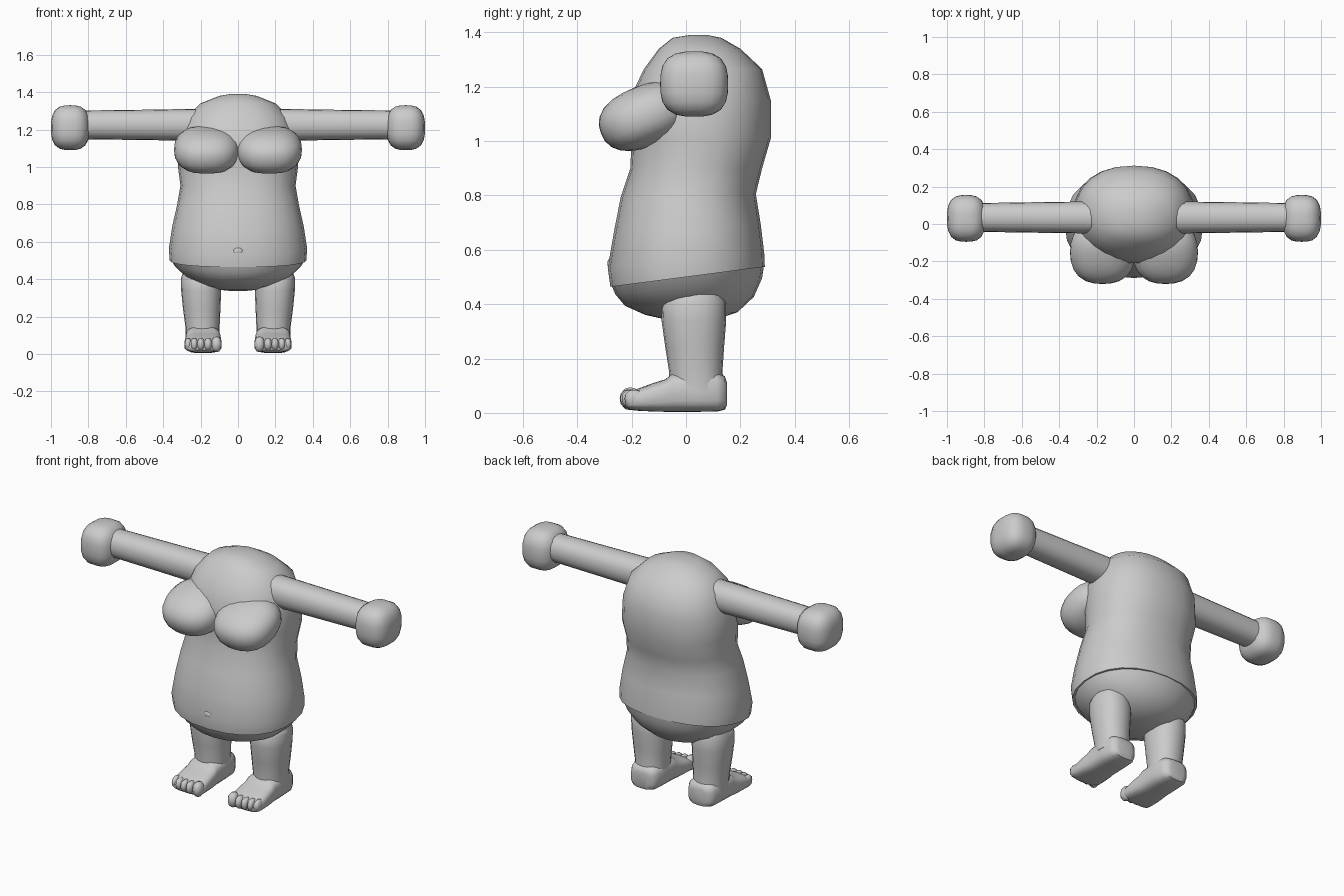
import bpy, bmesh, math
from mathutils import Matrix, Vector

grey = bpy.data.materials.new("plain_grey")
grey.diffuse_color = (0.6, 0.6, 0.6, 1)


def finish(name, bm, mirror=False, angle=50):
    bmesh.ops.recalc_face_normals(bm, faces=bm.faces)
    me = bpy.data.meshes.new(name)
    bm.to_mesh(me)
    bm.free()
    me.materials.append(grey)
    ob = bpy.data.objects.new(name, me)
    bpy.context.collection.objects.link(ob)
    if mirror:
        m = ob.modifiers.new("mirror", 'MIRROR')
        m.use_mirror_merge = False
    bpy.ops.object.select_all(action='DESELECT')
    ob.select_set(True)
    bpy.context.view_layer.objects.active = ob
    bpy.ops.object.shade_smooth_by_angle(angle=math.radians(angle))
    return ob


def spow(v, e):
    return math.copysign(abs(v) ** e, v)


def loft(name, rings, place, n=24, power=2.2, mirror=False, angle=50):
    """Skin superellipse rings; place(ring, c, s) gives a point."""
    bm = bmesh.new()
    loops = []
    for r in rings:
        loop = []
        for i in range(n):
            a = 2 * math.pi * i / n
            loop.append(bm.verts.new(place(r, spow(math.cos(a), 2 / power),
                                           spow(math.sin(a), 2 / power))))
        loops.append(loop)
    for a, b in zip(loops, loops[1:]):
        for i in range(n):
            j = (i + 1) % n
            bm.faces.new((a[i], a[j], b[j], b[i]))
    bm.faces.new(loops[0])
    bm.faces.new(loops[-1])
    return finish(name, bm, mirror, angle)


def blob(name, centre, radii, power=2.0, tilt=0.0, seg=24, mirror=True):
    """Rounded box or ellipsoid."""
    bm = bmesh.new()
    bmesh.ops.create_uvsphere(bm, u_segments=seg, v_segments=seg // 2, radius=1)
    rot = Matrix.Rotation(tilt, 3, 'X')
    for v in bm.verts:
        k = sum(abs(c) ** power for c in v.co) ** (-1 / power)
        v.co = rot @ Vector([c * k * r for c, r in zip(v.co, radii)]) + Vector(centre)
    return finish(name, bm, mirror)


# Upright rings: (height, half width, front y, back y, forward slope, centre x)
def upright(r, c, s):
    z, w, f, b, slope, x = r
    y = (f + b) / 2 + s * (b - f) / 2
    return (x + w * c, y, z + slope * y)


# Shirt: shoulders down to a slanted hem
loft("shirt", [
    (1.39, 0.04, 0.01, 0.08, 0, 0),
    (1.38, 0.10, -0.05, 0.13, 0, 0),
    (1.34, 0.20, -0.10, 0.20, 0, 0),
    (1.265, 0.275, -0.155, 0.28, 0, 0),
    (1.15, 0.315, -0.21, 0.312, 0, 0),
    (1.01, 0.322, -0.20, 0.312, 0, 0),
    (0.90, 0.308, -0.205, 0.28, 0, 0),
    (0.80, 0.325, -0.24, 0.257, 0.02, 0),
    (0.68, 0.352, -0.265, 0.275, 0.05, 0),
    (0.56, 0.37, -0.288, 0.288, 0.09, 0),
    (0.50, 0.365, -0.278, 0.29, 0.13, 0),
], upright, power=2.25)

# Rounded seat below the hem
loft("trouser_seat", [
    (0.505, 0.36, -0.274, 0.287, 0.13, 0),
    (0.465, 0.335, -0.26, 0.28, 0.11, 0),
    (0.41, 0.275, -0.225, 0.25, 0.07, 0),
    (0.365, 0.19, -0.15, 0.19, 0.03, 0),
    (0.343, 0.10, -0.07, 0.11, 0, 0),
    (0.336, 0.03, 0.0, 0.05, 0, 0),
], upright, power=2.1)

# Chest folds and navel
blob("chest", (0.168, -0.150, 1.092), (0.174, 0.175, 0.112), 2.4, math.radians(22))
blob("navel", (0, -0.281, 0.55), (0.026, 0.008, 0.018), seg=12, mirror=False)


# Arms: (x, half depth, half height)
def sideways(r, c, s):
    return (r[0], 0.035 + r[1] * c, 1.225 + r[2] * s)


loft("arm", [(0.2, 0.086, 0.086), (0.26, 0.085, 0.085), (0.5, 0.082, 0.081),
             (0.83, 0.077, 0.077)], sideways, n=20, mirror=True)
blob("fist", (0.897, 0.03, 1.21), (0.103, 0.125, 0.12), 2.9)

# Legs
loft("leg", [
    (0.442, 0.07, -0.03, 0.10, 0, 0.205),
    (0.435, 0.09, -0.065, 0.135, 0, 0.205),
    (0.405, 0.105, -0.088, 0.148, 0, 0.20),
    (0.34, 0.107, -0.09, 0.148, 0, 0.197),
    (0.24, 0.100, -0.076, 0.140, 0, 0.194),
    (0.15, 0.092, -0.062, 0.134, 0, 0.19),
    (0.08, 0.092, -0.064, 0.145, 0, 0.19),
], upright, n=20, mirror=True)


# Feet: (y, half width, bottom, top)
def along(r, c, s):
    y, w, lo, hi = r
    return (0.187 + w * c, y, (lo + hi) / 2 + s * (hi - lo) / 2)


loft("foot", [
    (0.151, 0.045, 0.03, 0.11),
    (0.143, 0.072, 0.012, 0.135),
    (0.115, 0.088, 0.005, 0.15),
    (0.04, 0.092, 0.004, 0.152),
    (-0.05, 0.094, 0.004, 0.145),
    (-0.075, 0.096, 0.004, 0.124),
    (-0.12, 0.099, 0.005, 0.110),
    (-0.18, 0.100, 0.008, 0.088),
    (-0.21, 0.095, 0.012, 0.075),
    (-0.222, 0.082, 0.022, 0.062),
], along, power=3.2, mirror=True)

# Toes, the inner one largest
for i, (x, r, y) in enumerate([(0.115, 0.028, -0.205), (0.16, 0.021, -0.208),
                               (0.198, 0.02, -0.206), (0.234, 0.02, -0.2),
                               (0.267, 0.019, -0.19)]):
    blob("toe_%d" % (i + 1), (x, y, 0.052), (r, 0.036, r + 0.014), 2.4, seg=12)
